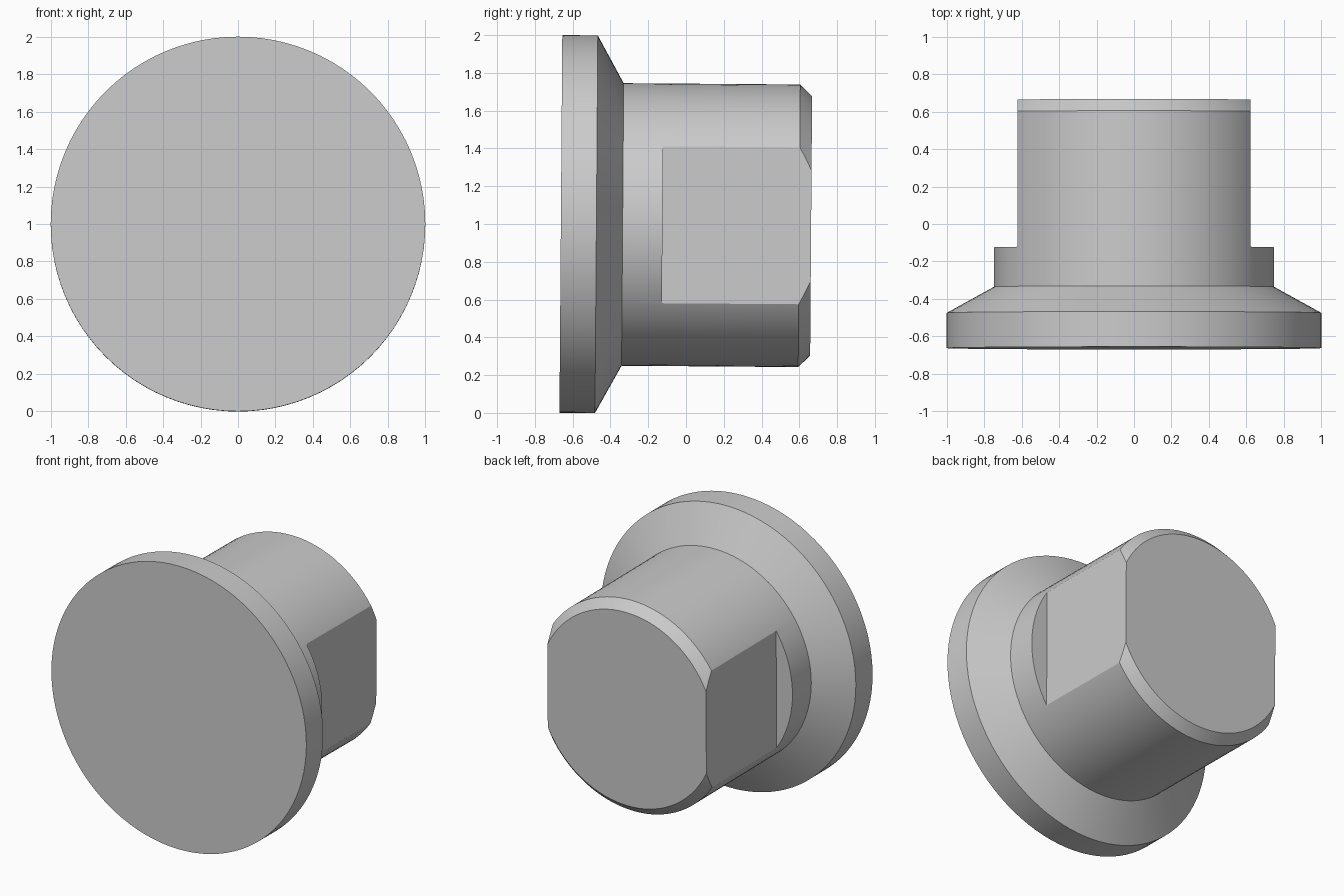
import bpy
import bmesh
import math
from mathutils import Matrix

if "Cube" in bpy.data.objects:
    bpy.data.objects.remove(bpy.data.objects["Cube"], do_unlink=True)

SIDES = 96
FLAT_X = 0.622       # half width across the wrench flats
FLAT_START = 0.538   # distance of the flats from the front face
LENGTH = 1.325

# Plain grey metal
grey = bpy.data.materials.new("plain grey")
grey.use_nodes = True
color = (0.6, 0.6, 0.6, 1)
grey.diffuse_color = color
grey.node_tree.nodes["Principled BSDF"].inputs["Base Color"].default_value = color

# Local z runs along the plug from the head to the tip, with a slight droop
place = (Matrix.Translation((0, -0.6625, 1.0))
         @ Matrix.Rotation(math.radians(-90.43), 4, 'X'))


def make_object(name, bm):
    bmesh.ops.recalc_face_normals(bm, faces=bm.faces)
    mesh = bpy.data.meshes.new(name)
    bm.to_mesh(mesh)
    bm.free()
    obj = bpy.data.objects.new(name, mesh)
    bpy.context.collection.objects.link(obj)
    obj.matrix_world = place
    mesh.materials.append(grey)
    return obj


# Turned body: rim, tapered shoulder, shaft and chamfered tip
profile = [(1.0, 0), (1.0, 0.188), (0.748, 0.327), (0.748, 1.262), (0.687, LENGTH)]
bm = bmesh.new()
rings = []
for radius, depth in profile:
    ring = bmesh.ops.create_circle(bm, segments=SIDES, radius=radius,
                                   matrix=Matrix.Translation((0, 0, depth)))
    rings.append(ring["verts"])
for lower, upper in zip(rings, rings[1:]):
    for i in range(SIDES):
        j = (i + 1) % SIDES
        bm.faces.new((lower[i], lower[j], upper[j], upper[i]))
bm.faces.new(rings[0])
bm.faces.new(rings[-1])
plug = make_object("flanged_plug", bm)

# Two wrench flats cut into the sides of the shaft
bpy.context.view_layer.objects.active = plug
plug.select_set(True)
for side in (-1, 1):
    bm = bmesh.new()
    bmesh.ops.create_cube(bm, size=1, matrix=Matrix.Translation(
        (side * (FLAT_X + 0.5), 0, FLAT_START + 0.5)) @ Matrix.Diagonal((1, 3, 1, 1)))
    bmesh.ops.translate(bm, vec=(0, 0, 1), verts=[v for v in bm.verts if v.co.z > 1])
    cutter = make_object("flat_cutter", bm)
    cutter.hide_render = True
    cut = plug.modifiers.new("wrench_flat", 'BOOLEAN')
    cut.operation = 'DIFFERENCE'
    cut.solver = 'EXACT'
    cut.object = cutter
    bpy.ops.object.modifier_apply(modifier=cut.name)
    bpy.data.objects.remove(cutter, do_unlink=True)

bpy.ops.object.shade_smooth_by_angle(angle=math.radians(20))
